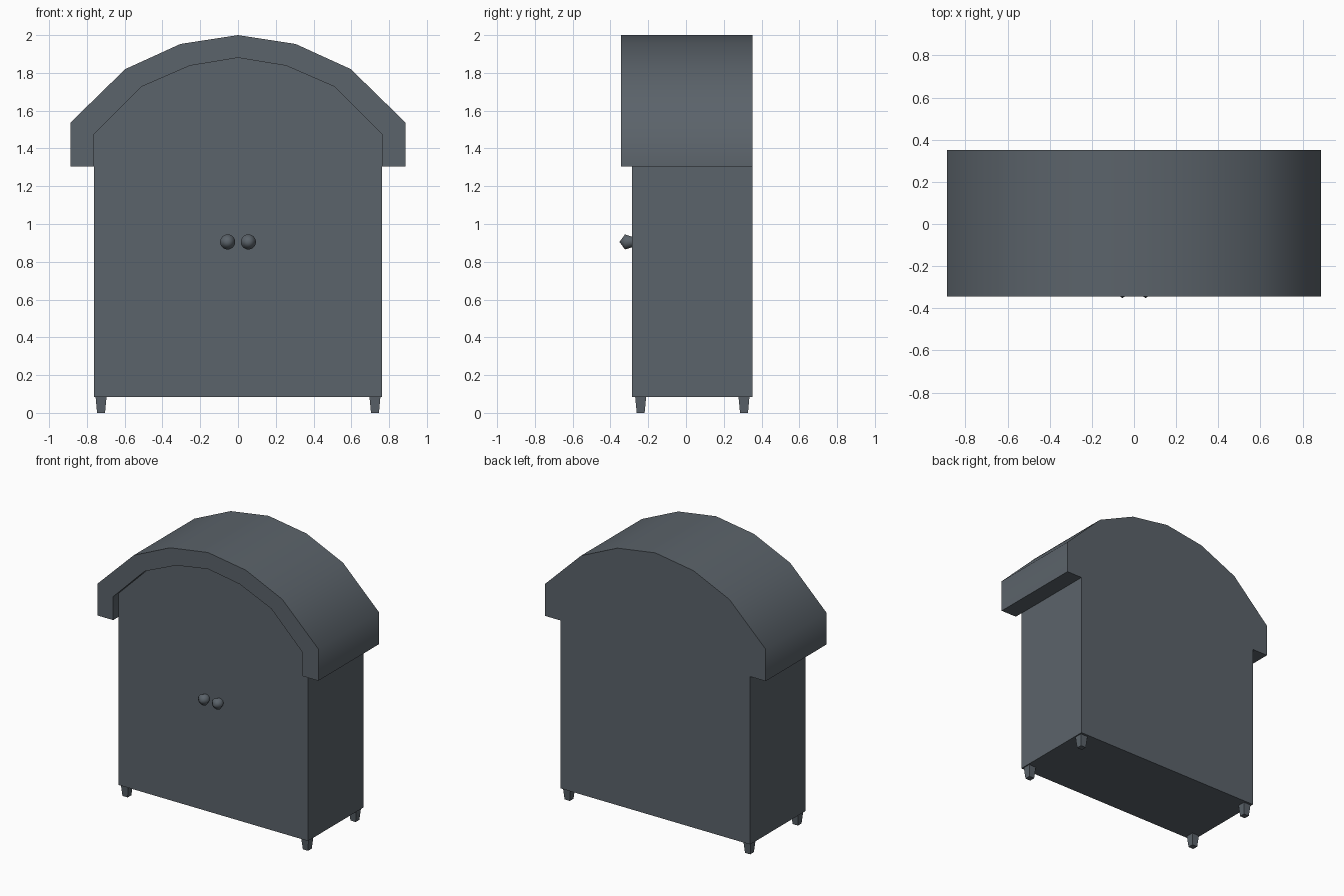
import bpy, bmesh, math

cube = bpy.data.objects.get("Cube")
if cube:
    bpy.data.objects.remove(cube, do_unlink=True)

COLOUR = (0.105, 0.125, 0.145, 1)
slate = bpy.data.materials.new("slate_grey")
slate.use_nodes = True
slate.diffuse_color = COLOUR
slate.node_tree.nodes["Principled BSDF"].inputs["Base Color"].default_value = COLOUR

EAVE, FLOOR = 1.305, 0.085
ROOF_Y, FRONT_Y, BACK_Y = -0.345, -0.285, 0.352
HALF = 0.762


def finish(bm, name, smooth=None):
    bmesh.ops.recalc_face_normals(bm, faces=bm.faces)
    mesh = bpy.data.meshes.new(name)
    bm.to_mesh(mesh)
    bm.free()
    mesh.materials.append(slate)
    obj = bpy.data.objects.new(name, mesh)
    bpy.context.collection.objects.link(obj)
    if smooth:
        bpy.ops.object.select_all(action="DESELECT")
        obj.select_set(True)
        bpy.context.view_layer.objects.active = obj
        bpy.ops.object.shade_smooth_by_angle(angle=math.radians(smooth))
    return obj


def arch(half):
    """Mirror the left half of an arch; its last point is the peak."""
    return half + [(-x, z) for x, z in reversed(half[:-1])]


# Cabinet and overhanging arched roof in one welded shell
outer = arch([(-0.887, EAVE), (-0.887, 1.537), (-0.597, 1.82), (-0.305, 1.953), (0, 2)])
inner = arch([(-HALF, EAVE), (-HALF, 1.475), (-0.51, 1.727), (-0.255, 1.838), (0, 1.88)])
bm = bmesh.new()


def row(points, y):
    return [bm.verts.new((x, y, z)) for x, z in points]


def strip(a, b):
    for i in range(len(a) - 1):
        bm.faces.new((a[i], a[i + 1], b[i + 1], b[i]))


roof_front, roof_back = row(outer, ROOF_Y), row(outer, BACK_Y)
rim, recess = row(inner, ROOF_Y), row(inner, FRONT_Y)
ends = row([inner[0], inner[-1]], BACK_Y)
corners = [(-HALF, FLOOR), (HALF, FLOOR)]
base_front, base_back = row(corners, FRONT_Y), row(corners, BACK_Y)

strip(roof_front, roof_back)
strip(roof_front, rim)
strip(rim, recess)
strip(base_front, base_back)
bm.faces.new(recess + base_front[::-1])
bm.faces.new(roof_back + [ends[1], base_back[1], base_back[0], ends[0]])
for i in (0, -1):
    bm.faces.new((base_front[i], base_back[i], ends[i], recess[i]))
    bm.faces.new((roof_front[i], roof_back[i], ends[i], recess[i], rim[i]))
finish(bm, "cabinet_body_and_roof", 60)

# Tapered square feet
for side, x in (("right", -0.725), ("left", 0.725)):
    for end, y in (("front", -0.24), ("back", 0.307)):
        bm = bmesh.new()
        bmesh.ops.create_cube(bm, size=1)
        for v in bm.verts:
            width = 0.058 if v.co.z > 0 else 0.042
            v.co = (x + v.co.x * width, y + v.co.y * width, (v.co.z + 0.5) * FLOOR)
        finish(bm, f"{end}_{side}_foot")

# Faceted-profile round knobs, spun about the front-back axis
for side, x in (("right", -0.055), ("left", 0.055)):
    bm = bmesh.new()
    profile = []
    for step in (0, 72, 144):
        a = math.radians(step)
        r = 0.042 * math.sin(a)
        profile.append(bm.verts.new((x + r, -0.31 - 0.042 * math.cos(a), 0.905)))
    edges = [bm.edges.new(profile[i:i + 2]) for i in range(2)]
    bmesh.ops.spin(bm, geom=profile + edges, cent=(x, 0, 0.905), axis=(0, 1, 0),
                   angle=math.tau, steps=24)
    bmesh.ops.remove_doubles(bm, verts=bm.verts, dist=0.0005)
    finish(bm, f"{side}_knob", 85)
